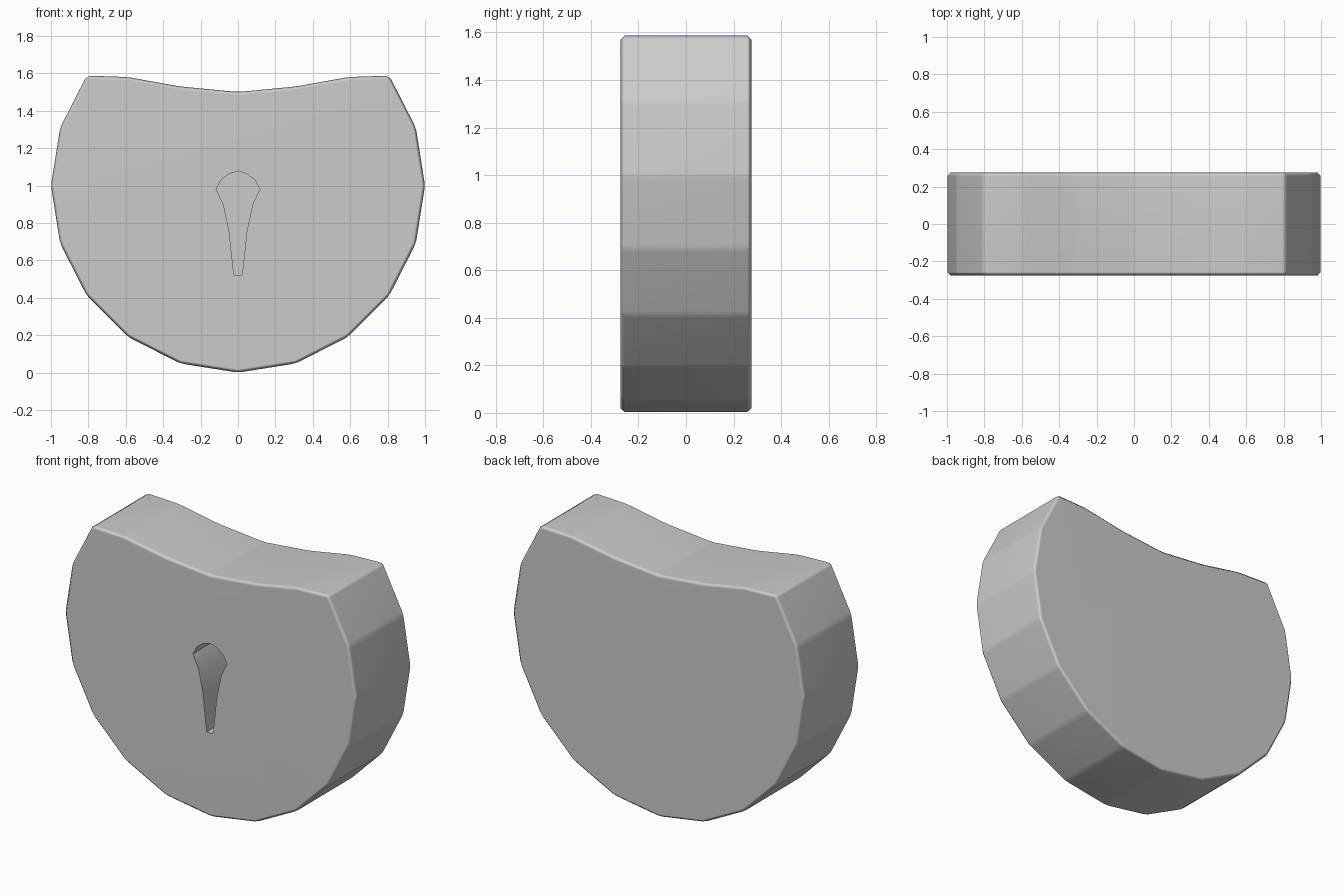
import bpy, bmesh, math

if "Cube" in bpy.data.objects:
    bpy.data.objects.remove(bpy.data.objects["Cube"])


def extrude_profile(name, pts, y0, y1):
    """Closed prism from an XZ outline between two y depths."""
    bm = bmesh.new()
    front = bm.faces.new([bm.verts.new((x, y0, z)) for x, z in pts])
    geo = bmesh.ops.extrude_face_region(bm, geom=[front])["geom"]
    verts = [g for g in geo if isinstance(g, bmesh.types.BMVert)]
    bmesh.ops.translate(bm, verts=verts, vec=(0, y1 - y0, 0))
    bmesh.ops.recalc_face_normals(bm, faces=bm.faces)
    mesh = bpy.data.meshes.new(name)
    bm.to_mesh(mesh)
    bm.free()
    obj = bpy.data.objects.new(name, mesh)
    bpy.context.collection.objects.link(obj)
    return obj


def mirrored(half):
    """Complete an outline that is symmetric about x = 0."""
    return half + [(-x, z) for x, z in reversed(half) if x > 1e-4]


# Body outline: 20-sided disc with a scooped top
half = [(math.sin(math.radians(18 * i)), 1 - math.cos(math.radians(18 * i)))
        for i in range(8)]
half += [(0.59, 1.58), (0.31, 1.53), (0, 1.5)]
half[0] = (0, 0)
body = extrude_profile("lock_body", mirrored(half), -0.275, 0.275)

# Keyhole pocket in the front face
key = [(0.022, 0.523), (0.047, 0.755), (0.078, 0.9), (0.117, 0.98),
       (0.09, 1.03), (0.05, 1.062), (0, 1.077)]
cutter = extrude_profile("keyhole_cutter", mirrored(key), -0.4, 0.0)
cutter.hide_render = True

# Soft narrow edges, then cut the keyhole
bev = body.modifiers.new("edge_bevel", 'BEVEL')
bev.width = 0.018
bev.segments = 1
bev.limit_method = 'NONE'
cut = body.modifiers.new("keyhole", 'BOOLEAN')
cut.operation = 'DIFFERENCE'
cut.solver = 'EXACT'
cut.object = cutter

bpy.context.view_layer.objects.active = body
body.select_set(True)
cutter.select_set(False)
for m in ("edge_bevel", "keyhole"):
    bpy.ops.object.modifier_apply(modifier=m)
bpy.data.objects.remove(cutter)

bpy.ops.object.shade_smooth_by_angle(angle=math.radians(50))
weighted = body.modifiers.new("weighted_normals", 'WEIGHTED_NORMAL')
weighted.keep_sharp = True
